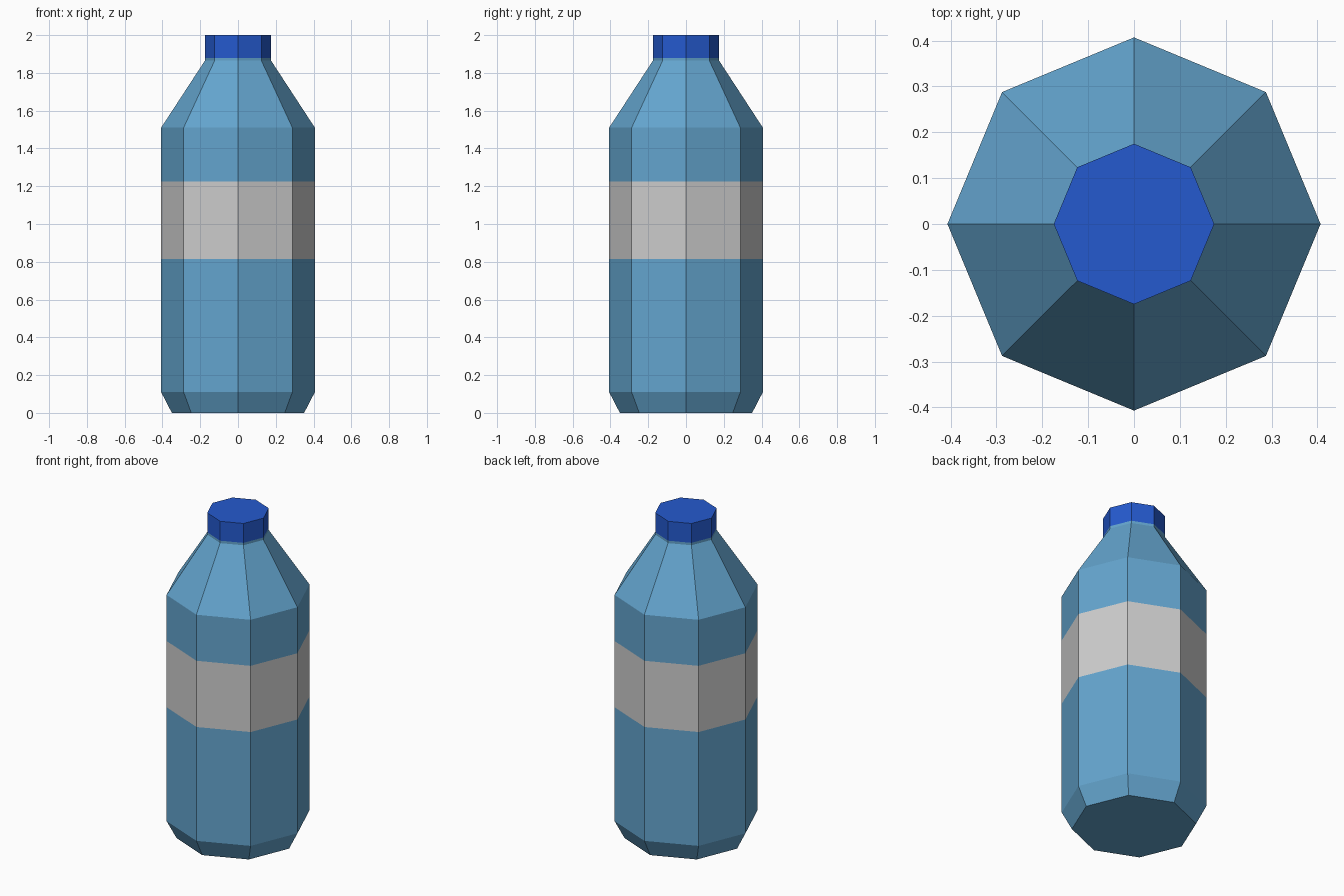
import bpy, bmesh
from math import cos, sin, tau

cube = bpy.data.objects.get("Cube")
if cube:
    bpy.data.objects.remove(cube, do_unlink=True)

SIDES = 8


def make_material(name, rgb):
    mat = bpy.data.materials.new(name)
    mat.use_nodes = True
    mat.diffuse_color = (*rgb, 1)
    mat.node_tree.nodes["Principled BSDF"].inputs["Base Color"].default_value = (*rgb, 1)
    return mat


def lathe(name, profile, materials, close_bottom=True, close_top=True, rule=None):
    """Sweep (radius, height) points round the z axis with flat sides."""
    bm = bmesh.new()
    rings = [[bm.verts.new((r * cos(tau * i / SIDES), r * sin(tau * i / SIDES), z))
              for i in range(SIDES)] for r, z in profile]
    for low, high in zip(rings, rings[1:]):
        for i in range(SIDES):
            j = (i + 1) % SIDES
            bm.faces.new((low[i], low[j], high[j], high[i]))
    if close_bottom:
        bm.faces.new(rings[0][::-1])
    if close_top:
        bm.faces.new(rings[-1])
    if rule:
        for face in bm.faces:
            face.material_index = rule(face.calc_center_median())
    mesh = bpy.data.meshes.new(name)
    bm.to_mesh(mesh)
    bm.free()
    for mat in materials:
        mesh.materials.append(mat)
    obj = bpy.data.objects.new(name, mesh)
    bpy.context.collection.objects.link(obj)
    return obj


plastic = make_material("light_blue_plastic", (0.127, 0.376, 0.62))
paper = make_material("grey_label", (0.61, 0.61, 0.61))
cap_blue = make_material("deep_blue_cap", (0.018, 0.102, 0.62))

# Bottle: chamfered foot, straight wall with label band, shoulder, short neck
R, NECK = 0.407, 0.175
LABEL_LOW, LABEL_HIGH = 0.815, 1.225
CAP_BASE = 1.88
lathe("bottle_body",
      [(0.35, 0), (R, 0.11), (R, LABEL_LOW), (R, LABEL_HIGH),
       (R, 1.51), (NECK, 1.865), (NECK, CAP_BASE)],
      [plastic, paper], close_top=False,
      rule=lambda c: int(LABEL_LOW < c.z < LABEL_HIGH))

# Screw cap
lathe("bottle_cap", [(NECK, CAP_BASE), (NECK, 2)], [cap_blue], close_bottom=False)
